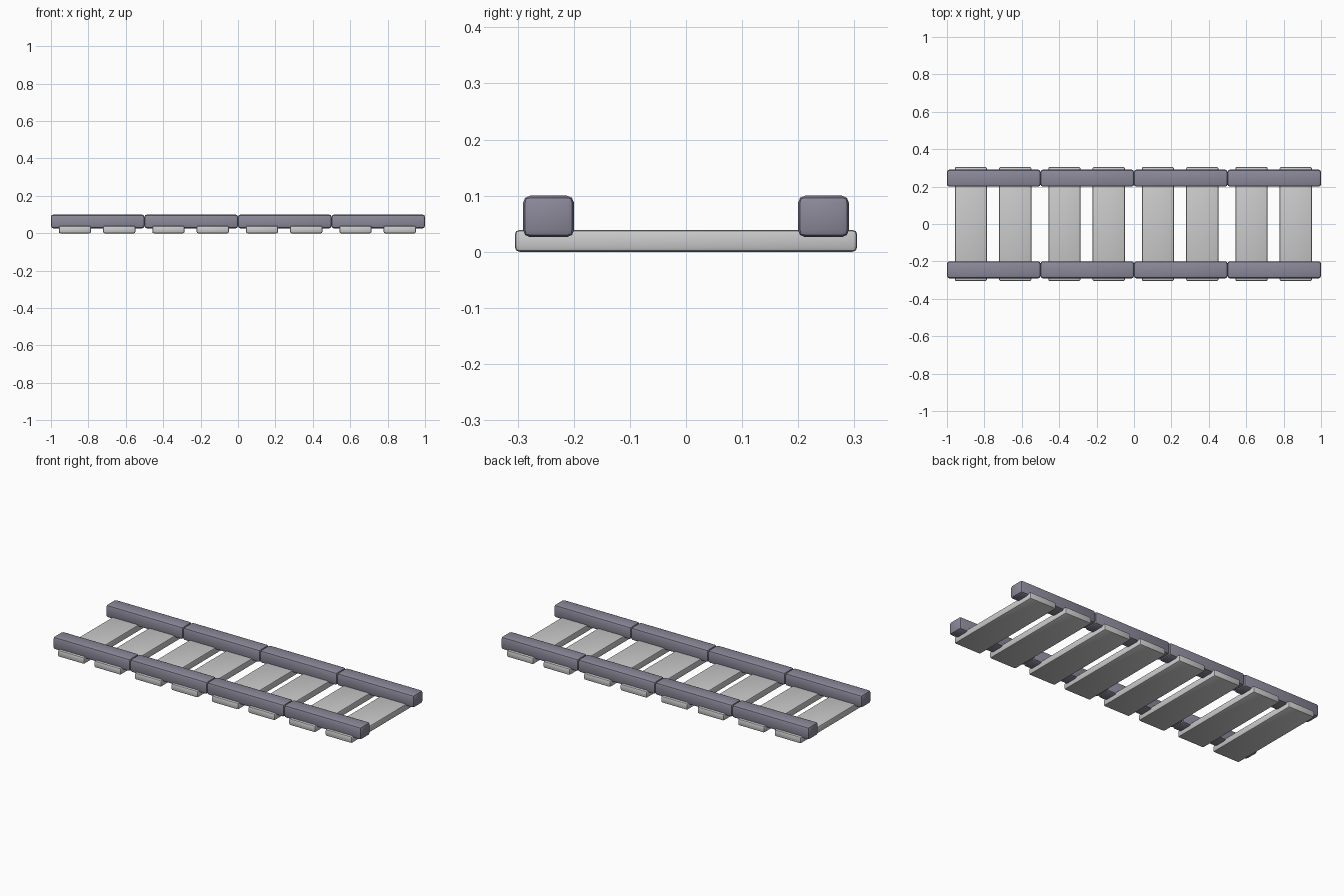
import bpy

if "Cube" in bpy.data.objects:
    bpy.data.objects.remove(bpy.data.objects["Cube"])


def rounded_box(name, lo, hi, bevel, segments, mat=None):
    """Box between two corners with softened edges."""
    size = [b - a for a, b in zip(lo, hi)]
    bpy.ops.mesh.primitive_cube_add(size=1, location=[(a + b) / 2 for a, b in zip(lo, hi)])
    ob = bpy.context.object
    ob.name = name
    ob.scale = size
    bpy.ops.object.transform_apply(location=False, rotation=False, scale=True)
    mod = ob.modifiers.new("soft_edges", 'BEVEL')
    mod.width = bevel
    mod.segments = segments
    bpy.ops.object.modifier_apply(modifier=mod.name)
    if mat:
        ob.data.materials.append(mat)
    bpy.ops.object.shade_smooth_by_angle()
    return ob


steel = bpy.data.materials.new("rail_steel")
steel.diffuse_color = (0.26, 0.25, 0.32, 1)
steel.use_nodes = True
steel.node_tree.nodes["Principled BSDF"].inputs["Base Color"].default_value = steel.diffuse_color

# Four identical track sections laid end to end
for i in range(4):
    cx = -0.75 + 0.5 * i
    # Pair of rails
    for side, y in (("front", -0.245), ("back", 0.245)):
        rounded_box(f"{side}_rail_{i + 1}",
                    (cx - 0.25, y - 0.0455, 0.026), (cx + 0.25, y + 0.0455, 0.10),
                    0.013, 2, steel)
    # Two sleepers under each section
    for j, dx in enumerate((-0.122, 0.115)):
        x = cx + dx
        rounded_box(f"sleeper_{2 * i + j + 1}",
                    (x - 0.086, -0.305, 0.0), (x + 0.086, 0.305, 0.039),
                    0.008, 2)
